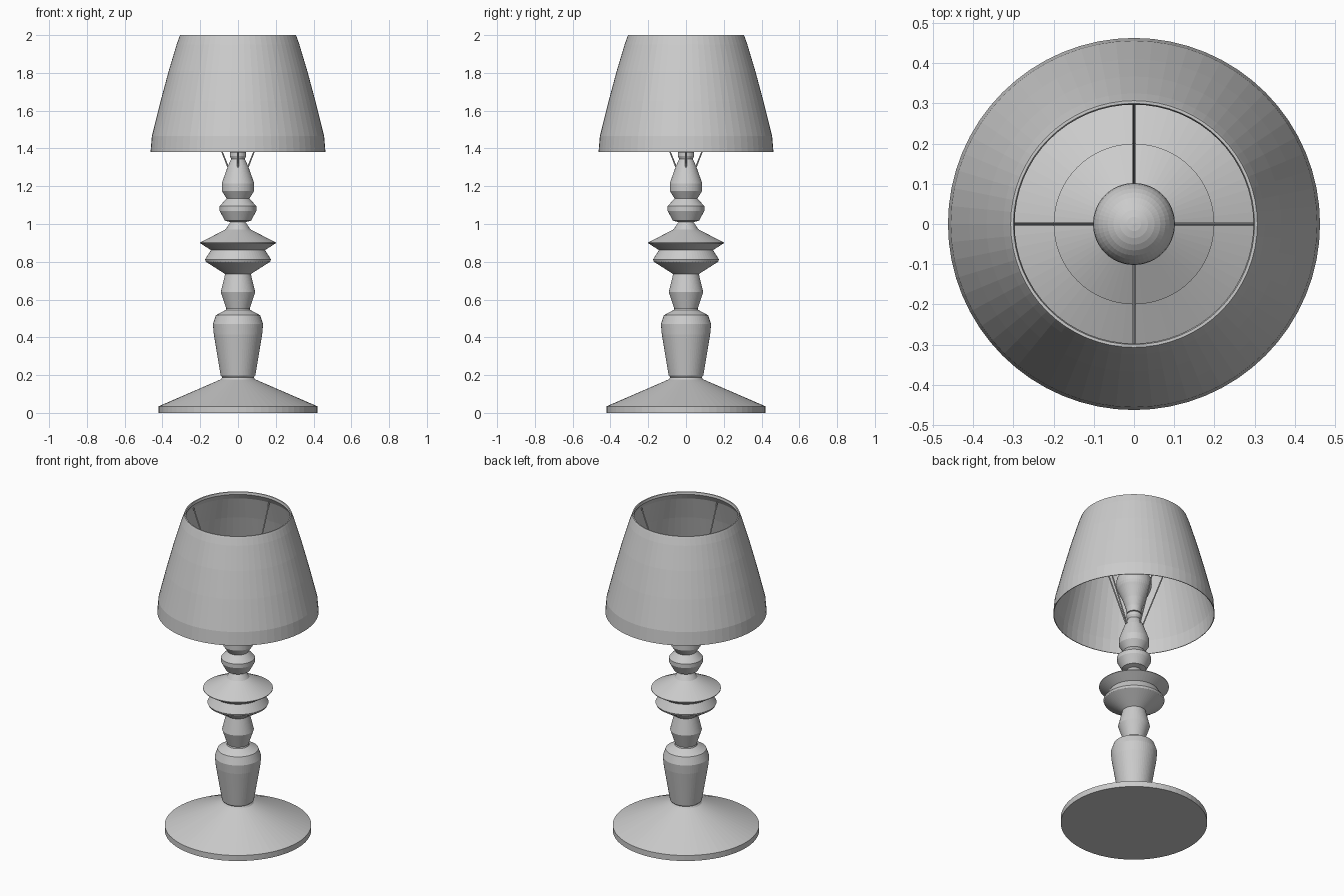
import bpy, bmesh, math
from mathutils import Vector

if "Cube" in bpy.data.objects:
    bpy.data.objects.remove(bpy.data.objects["Cube"])


def lathe(name, profile, segs=64):
    """Revolve (radius, z) points around z; radius 0 makes a pole."""
    bm = bmesh.new()
    rings = []
    for r, z in profile:
        if r == 0:
            rings.append([bm.verts.new((0, 0, z))] * segs)
        else:
            rings.append([bm.verts.new((r * math.cos(2 * math.pi * i / segs),
                                        r * math.sin(2 * math.pi * i / segs), z))
                          for i in range(segs)])
    for a, b in zip(rings, rings[1:]):
        for i in range(segs):
            j = (i + 1) % segs
            corners = list(dict.fromkeys((a[i], a[j], b[j], b[i])))
            bm.faces.new(corners)
    mesh = bpy.data.meshes.new(name)
    bm.to_mesh(mesh)
    bm.free()
    ob = bpy.data.objects.new(name, mesh)
    bpy.context.collection.objects.link(ob)
    return ob


def rod(name, start, end, radius):
    """Thin cylinder between two points."""
    start, end = Vector(start), Vector(end)
    d = end - start
    bpy.ops.mesh.primitive_cylinder_add(vertices=8, radius=radius, depth=d.length,
                                        location=(start + end) / 2)
    ob = bpy.context.object
    ob.name = name
    ob.rotation_euler = d.to_track_quat('Z', 'Y').to_euler()


# Foot
lathe("base", [(0, 0), (0.42, 0), (0.42, 0.035), (0.09, 0.178), (0, 0.178)])

# Turned column
lathe("column", [
    (0, 0.17), (0.09, 0.178), (0.083, 0.188), (0.092, 0.198),
    (0.128, 0.415), (0.133, 0.47), (0.117, 0.517), (0.065, 0.545),
    (0.062, 0.552), (0.091, 0.64), (0.068, 0.735),
    (0.17, 0.80), (0.175, 0.812), (0.143, 0.862), (0.2, 0.898), (0.2, 0.902),
    (0.065, 0.972), (0.04, 1.01), (0.07, 1.018),
    (0.097, 1.07), (0.097, 1.095), (0.06, 1.135),
    (0.086, 1.175), (0.086, 1.215), (0.056, 1.30), (0, 1.30)])

# Socket
lathe("socket", [(0, 1.29), (0.056, 1.30), (0.036, 1.345), (0.043, 1.36),
                 (0.043, 1.378), (0.036, 1.385), (0, 1.385)], 32)

# Light bulb: flared neck blending into a sphere
bulb_r, bulb_z = 0.102, 1.58
bulb = [(0, 1.38), (0.042, 1.385), (0.047, 1.42), (0.063, 1.47)]
for k in range(-3, 9):
    a = math.radians(k * 90 / 9)
    bulb.append((bulb_r * math.cos(a), bulb_z + bulb_r * math.sin(a)))
bulb.append((0, bulb_z + bulb_r))
lathe("light_bulb", bulb, 48)

# Shade: outer wall, rolled top lip, inner wall
lathe("shade", [
    (0.459, 1.382), (0.463, 1.382), (0.456, 1.465), (0.41, 1.65), (0.367, 1.81),
    (0.325, 1.95), (0.311, 1.99), (0.307, 2.0), (0.300, 2.0), (0.297, 1.985),
    (0.318, 1.95), (0.361, 1.81), (0.404, 1.65), (0.451, 1.465), (0.459, 1.382)])

# Shade supports
for i in range(4):
    c, s = math.cos(i * math.pi / 2), math.sin(i * math.pi / 2)
    rod(f"shade_support_{i + 1}", (0.052 * c, 0.052 * s, 1.30),
        (0.312 * c, 0.312 * s, 1.955), 0.004)
